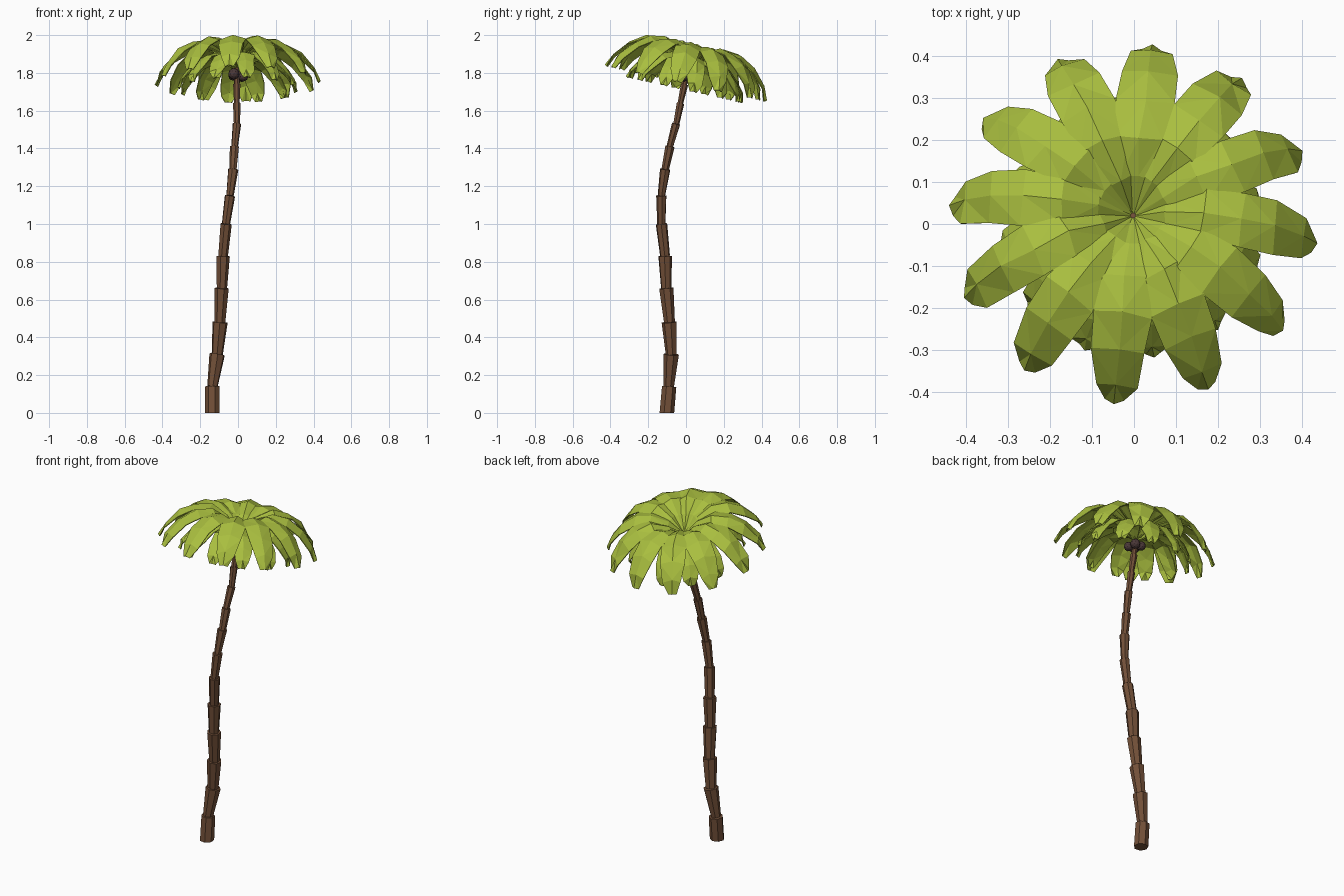
import bpy, bmesh, math, random
from mathutils import Vector, Matrix

if "Cube" in bpy.data.objects:
    bpy.data.objects.remove(bpy.data.objects["Cube"])

random.seed(4)


def material(name, rgb):
    m = bpy.data.materials.new(name)
    m.diffuse_color = (*rgb, 1)
    m.use_nodes = True
    m.node_tree.nodes["Principled BSDF"].inputs["Base Color"].default_value = m.diffuse_color
    return m


def make_object(name, bm, mat):
    bmesh.ops.recalc_face_normals(bm, faces=bm.faces)
    me = bpy.data.meshes.new(name)
    bm.to_mesh(me)
    bm.free()
    me.materials.append(mat)
    ob = bpy.data.objects.new(name, me)
    bpy.context.collection.objects.link(ob)
    return ob


bark = material("bark", (0.17, 0.08, 0.04))
leaf = material("leaf", (0.40, 0.52, 0.05))
husk = material("husk", (0.07, 0.04, 0.04))

# Trunk: flared segments stacked along a curved path (x, y, z, rim radius)
path = [(-.135, -.102, 0, .040), (-.135, -.09, .14, .039), (-.11, -.077, .31, .042),
        (-.095, -.088, .48, .041), (-.086, -.105, .66, .039), (-.08, -.111, .83, .037),
        (-.064, -.13, 1.0, .031), (-.043, -.13, 1.15, .028), (-.026, -.11, 1.29, .028),
        (-.018, -.085, 1.41, .025), (-.006, -.052, 1.53, .023), (-.006, -.03, 1.64, .021),
        (-.006, -.008, 1.74, .02), (-.004, .015, 1.84, .018)]
SIDES = 7
bm = bmesh.new()
for i in range(len(path) - 1):
    a, b = Vector(path[i][:3]), Vector(path[i + 1][:3])
    low = path[0][3] if i == 0 else path[i][3] * 0.72
    turn = (b - a).to_track_quat('Z', 'Y')
    spin = random.uniform(0, 0.4)
    rings = []
    for c, r in ((a, low), (b, path[i + 1][3])):
        ring = []
        for k in range(SIDES):
            t = spin + math.tau * k / SIDES
            p = c + turn @ Vector((r * math.cos(t), r * math.sin(t), 0))
            if i == 0 and c is a:
                p.z = 0
            ring.append(bm.verts.new(p))
        rings.append(ring)
    for k in range(SIDES):
        n = (k + 1) % SIDES
        bm.faces.new((rings[0][k], rings[0][n], rings[1][n], rings[1][k]))
    bm.faces.new(rings[0][::-1])
    bm.faces.new(rings[1])
make_object("trunk", bm, bark)

# Crown: two rings of arched fronds, leaning towards the back
crown = Matrix.Translation((-.002, .022, 1.85)) @ Matrix.Rotation(math.radians(-12.5), 4, 'X')

# Frond profiles: (distance out, height, half width)
upper = [(.008, -.01, .006), (.08, .06, .034), (.17, .105, .056), (.26, .095, .068),
         (.34, .045, .066), (.405, -.035, .05), (.44, -.105, .022)]
lower = [(.008, -.03, .006), (.07, .01, .026), (.14, .035, .044), (.21, .015, .052),
         (.265, -.04, .05), (.305, -.095, .038), (.32, -.14, .018)]


def frond_ring(name, profile, start, count=12):
    bm = bmesh.new()
    for f in range(count):
        place = crown @ Matrix.Rotation(math.radians(start + 360 / count * f), 4, 'Z')
        rows = []
        for j, (r, z, w) in enumerate(profile):
            row = []
            for s in (-1, 0, 1):
                wob = 0.005 if 0 < j < len(profile) - 1 else 0
                p = Vector((r - (0.012 * abs(s) if j == len(profile) - 1 else 0),
                            s * w, z - abs(s) * w * 0.3))
                p += Vector([random.uniform(-wob, wob) for _ in range(3)])
                row.append(bm.verts.new(place @ p))
            rows.append(row)
        for p, q in zip(rows, rows[1:]):
            for k in range(2):
                bm.faces.new((p[k], q[k], q[k + 1], p[k + 1]))
    bmesh.ops.triangulate(bm, faces=bm.faces)
    ob = make_object(name, bm, leaf)
    mod = ob.modifiers.new("thickness", 'SOLIDIFY')
    mod.thickness = 0.005
    mod.offset = 0


frond_ring("upper_fronds", upper, -6)
frond_ring("lower_fronds", lower, 9)

# Coconuts clustered under the crown
bm = bmesh.new()
for x, y, z, r in ((-.022, -.022, 1.795, .03), (.028, -.012, 1.78, .026),
                   (.02, .035, 1.78, .028), (-.025, .03, 1.785, .026)):
    bmesh.ops.create_icosphere(bm, subdivisions=2, radius=r, matrix=Matrix.Translation((x, y, z)))
make_object("coconuts", bm, husk)
